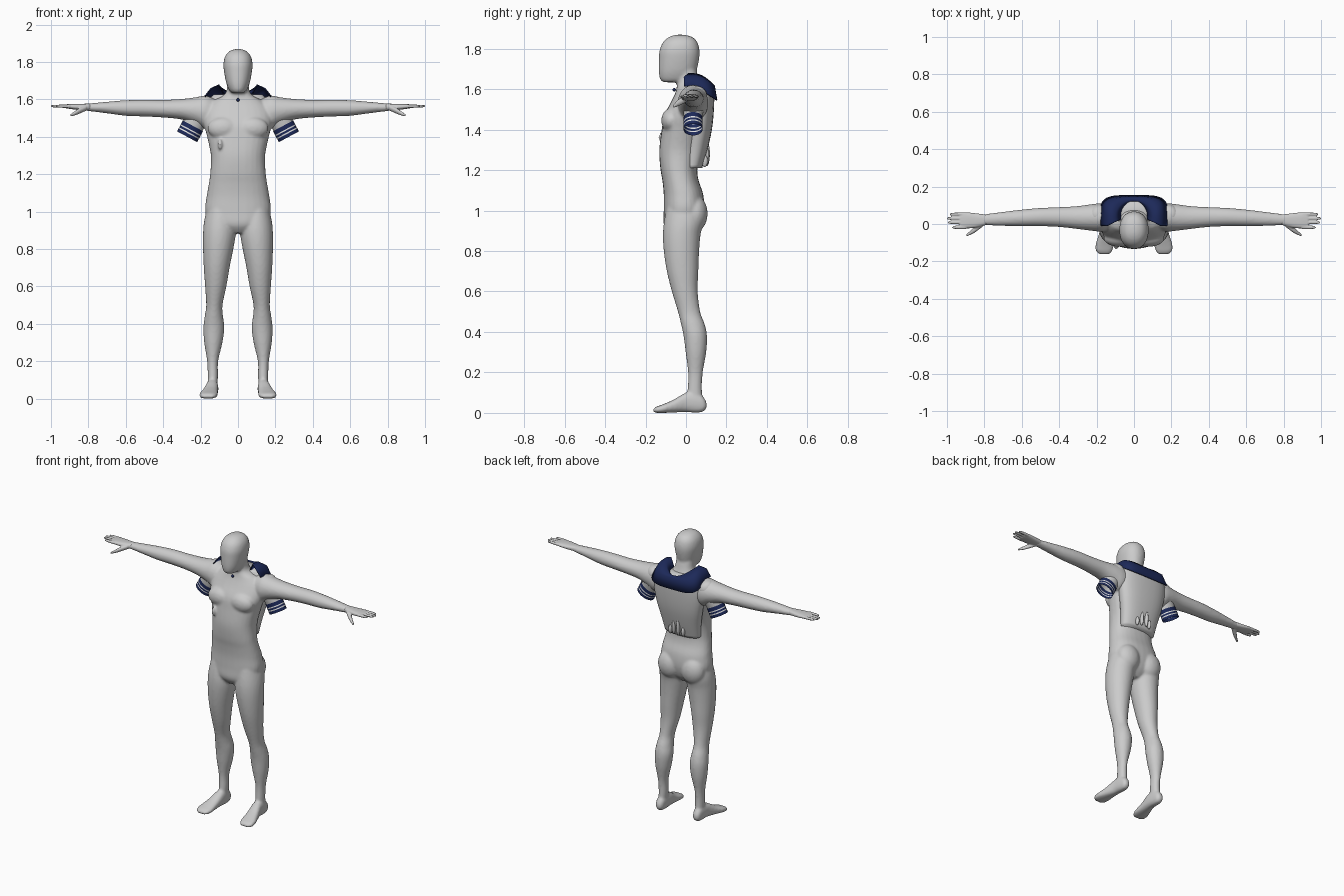
import bpy, bmesh, math
from mathutils import Matrix, Vector

cube = bpy.data.objects.get("Cube")
if cube:
    bpy.data.objects.remove(cube, do_unlink=True)


def material(name, rgb):
    m = bpy.data.materials.new(name)
    m.use_nodes = True
    m.diffuse_color = (*rgb, 1)
    bsdf = m.node_tree.nodes["Principled BSDF"]
    bsdf.inputs["Base Color"].default_value = (*rgb, 1)
    bsdf.inputs["Roughness"].default_value = 0.7
    return m


GREY = material("light grey", (0.6, 0.6, 0.6))
NAVY = material("navy blue", (0.012, 0.022, 0.10))
WHITE = material("stripe white", (0.75, 0.75, 0.75))


def finish(name, bm, mats, voxel=0, smooth=0):
    bmesh.ops.recalc_face_normals(bm, faces=bm.faces)
    mesh = bpy.data.meshes.new(name)
    for f in bm.faces:
        f.smooth = True
    bm.to_mesh(mesh)
    bm.free()
    for m in mats:
        mesh.materials.append(m)
    ob = bpy.data.objects.new(name, mesh)
    bpy.context.collection.objects.link(ob)
    if voxel:
        r = ob.modifiers.new("Blend", 'REMESH')
        r.mode, r.voxel_size, r.use_smooth_shade = 'VOXEL', voxel, True
    if smooth:
        s = ob.modifiers.new("Soften", 'SMOOTH')
        s.factor, s.iterations = 0.5, smooth
    return ob


def spline(rows, steps):
    """Smoothly interpolate a list of section rows."""
    out = []
    for i in range(len(rows) - 1):
        p = [rows[max(0, min(len(rows) - 1, i + k))] for k in (-1, 0, 1, 2)]
        for j in range(steps):
            t = j / steps
            out.append([b + 0.5 * t * (c - a + t * (2*a - 5*b + 4*c - d + t * (3*(b - c) + d - a)))
                        for a, b, c, d in zip(*p)])
    return out + [list(rows[-1])]


def loft(bm, axis, rows, side=1, power=2.0, steps=4, n=28, caps=True):
    """Loft rounded sections; row = position, low/high of the other two axes."""
    rings = []
    for s, a0, a1, b0, b1 in spline(rows, steps):
        ring = []
        for k in range(n):
            c, d = math.cos(math.tau * k / n), math.sin(math.tau * k / n)
            u = (a0 + a1) / 2 + (a1 - a0) / 2 * math.copysign(abs(c) ** (2 / power), c)
            v = (b0 + b1) / 2 + (b1 - b0) / 2 * math.copysign(abs(d) ** (2 / power), d)
            x, y, z = {'x': (s, u, v), 'y': (u, s, v), 'z': (u, v, s)}[axis]
            ring.append(bm.verts.new((x * side, y, z)))
        rings.append(ring)
    faces = []
    for r, q in zip(rings, rings[1:]):
        faces += [bm.faces.new((r[k], r[(k+1) % n], q[(k+1) % n], q[k])) for k in range(n)]
    if caps:
        bm.faces.new(rings[0])
        bm.faces.new(rings[-1])
    return faces


def ball(bm, center, radii):
    bmesh.ops.create_uvsphere(bm, u_segments=24, v_segments=14, radius=1,
                              matrix=Matrix.Translation(center) @ Matrix.Diagonal((*radii, 1)))


def centred(rows):
    return [(z, -w, w, y0, y1) for z, w, y0, y1 in rows]


# Section profiles
TORSO = [(.885, .05, -.08, .03), (.93, .14, -.11, .07), (1.0, .175, -.11, .09),
         (1.08, .168, -.11, .085), (1.15, .156, -.117, .062), (1.21, .148, -.127, .056),
         (1.3, .145, -.132, .07), (1.4, .165, -.12, .09), (1.47, .182, -.108, .1),
         (1.54, .175, -.072, .1), (1.59, .135, -.05, .093), (1.63, .068, -.045, .07),
         (1.7, .056, -.05, .05)]
LEG = [(1.04, .03, .16, -.09, .07), (.95, .012, .181, -.108, .085), (.88, .012, .187, -.114, .072),
       (.8, .025, .187, -.11, .065), (.7, .045, .183, -.095, .061), (.6, .062, .176, -.07, .058),
       (.5, .083, .17, -.04, .07), (.44, .08, .178, -.025, .092), (.38, .073, .185, -.012, .104),
       (.3, .083, .181, -.002, .1), (.2, .106, .165, .01, .083), (.12, .107, .162, .008, .079),
       (.04, .112, .162, .0, .085)]
FOOT = [(.102, .125, .15, .025, .05), (.085, .112, .162, .006, .08), (.05, .107, .167, .001, .1),
        (0, .105, .172, .004, .1), (-.06, .108, .19, .002, .066), (-.11, .108, .206, 0, .044),
        (-.145, .116, .205, 0, .031), (-.162, .13, .185, .004, .02)]
ARM = [(.1, -.02, .1, 1.46, 1.59), (.17, -.04, .11, 1.44, 1.62), (.22, -.037, .107, 1.465, 1.612),
       (.3, -.027, .096, 1.492, 1.602), (.4, -.016, .09, 1.503, 1.597), (.5, -.012, .086, 1.508, 1.598),
       (.6, -.012, .077, 1.512, 1.595), (.7, -.01, .065, 1.525, 1.587), (.82, -.006, .05, 1.54, 1.576)]
PALM = [(.79, -.005, .05, 1.541, 1.577), (.85, -.02, .058, 1.543, 1.576),
        (.9, -.024, .062, 1.549, 1.575), (.93, -.02, .057, 1.554, 1.572)]
HEAD = [(1.634, .03, -.11, -.03), (1.645, .045, -.126, .03), (1.67, .057, -.133, .045),
        (1.7, .066, -.135, .055), (1.75, .075, -.134, .065), (1.79, .078, -.131, .067),
        (1.83, .069, -.115, .057), (1.857, .046, -.085, .032), (1.869, .015, -.05, -.01)]

# Body: torso, limbs and head blended into one skin
bm = bmesh.new()
loft(bm, 'z', centred(TORSO), power=2.3)
loft(bm, 'z', centred(HEAD), power=2.2)
for side in (-1, 1):
    loft(bm, 'z', LEG, side)
    loft(bm, 'y', FOOT, side, power=2.4)
    loft(bm, 'x', ARM, side)
    ball(bm, (side * .078, -.075, 1.445), (.085, .047, .06))
    ball(bm, (side * .085, .045, .985), (.08, .062, .09))
ball(bm, (-.096, -.118, 1.36), (.012, .018, .03))
finish("body", bm, [GREY], voxel=.008, smooth=4)

# Hands: palm, four fingers and a thumb
FINGERS = [(.985, .052), (1.0, .03), (.996, .008), (.972, -.018)]
for side, label in ((1, "left"), (-1, "right")):
    bm = bmesh.new()
    loft(bm, 'x', PALM, side, power=2.5)
    for tip, y in FINGERS:
        loft(bm, 'x', [(.9, y - .01, y + .01, 1.553, 1.572), (.95, y - .009, y + .009, 1.555, 1.572),
                       (tip - .008, y - .007, y + .007, 1.557, 1.57),
                       (tip, y - .003, y + .003, 1.56, 1.567)], side, n=12)
    loft(bm, 'x', [(.81, -.015, .02, 1.54, 1.57), (.85, -.045, -.012, 1.522, 1.552),
                   (.875, -.058, -.036, 1.513, 1.535), (.897, -.068, -.055, 1.508, 1.52)], side, n=14)
    finish(label + "_hand", bm, [GREY], voxel=.004, smooth=2)

# Shirt back with gathered folds above the hem
SHIRT = [(1.21, .125, -.02, .08), (1.3, .138, -.01, .106), (1.4, .16, 0, .128),
         (1.5, .178, 0, .138), (1.58, .175, 0, .138), (1.625, .13, .01, .12)]
bm = bmesh.new()
loft(bm, 'z', centred(SHIRT), power=2.4)
for x, z, h in ((-.045, 1.25, .03), (-.015, 1.28, .06), (.02, 1.27, .05), (.05, 1.245, .03)):
    ball(bm, (x, .085 + (z - 1.22) * .3, z), (.011, .015, h))
finish("shirt_back", bm, [GREY])

# Sleeves with striped navy cuffs
O, AXIS = Vector((.272, .035, 1.4)), Vector((-.47, 0, .88)).normalized()
ACROSS = Vector((AXIS.z, 0, -AXIS.x))
FRAME = Matrix((ACROSS, (0, 1, 0), AXIS)).transposed().to_4x4()
FRAME.translation = O
EDGES = [0, .018, .025, .036, .043, .066]
for side, label in ((1, "left"), (-1, "right")):
    bm = bmesh.new()
    cuff = [(s, -.061, .061, -.047, .047) for s in EDGES]
    for i, f in enumerate(loft(bm, 'z', cuff, steps=1, caps=False)):
        f.material_index = 2 if i // 28 in (1, 3) else 1
    loft(bm, 'z', [(.06, -.057, .057, -.044, .044), (.12, -.06, .06, -.05, .055),
                   (.18, -.066, .062, -.05, .07), (.215, -.05, .05, -.035, .06),
                   (.235, -.02, .02, -.01, .03)], caps=False)
    bm.transform(Matrix.Diagonal((side, 1, 1, 1)) @ FRAME)
    finish(label + "_sleeve", bm, [GREY, NAVY, WHITE])

# Wide collar: draped over the shoulders with a square back flap
bm = bmesh.new()
N, rows = 40, []
for i in range(N + 1):
    a = math.radians(-105 + 210 * i / N)
    s, c = math.sin(a), math.cos(a)
    back = max(0, c)
    sq = lambda v: math.copysign(abs(v) ** .5, v)
    inner = (.068 * s, .045 + .072 * c, 1.615)
    ridge = (.105 * s, .035 + .095 * c, 1.676 - .05 * back ** 2)
    mid = (.145 * sq(s), .04 + .1 * sq(c), 1.658 - .043 * back)
    outer = (.178 * sq(s), .045 + .107 * sq(c), 1.615 - .07 * sq(back))
    rows.append([bm.verts.new(p) for p in (inner, ridge, mid, outer)])
for p, q in zip(rows, rows[1:]):
    for k in range(3):
        bm.faces.new((p[k], p[k+1], q[k+1], q[k]))
collar = finish("collar", bm, [NAVY])
thick = collar.modifiers.new("Cloth", 'SOLIDIFY')
thick.thickness, thick.offset = .006, 0

# Small fastener at the throat
bm = bmesh.new()
ball(bm, (0, -.058, 1.597), (.009, .008, .009))
finish("neck_button", bm, [NAVY])
